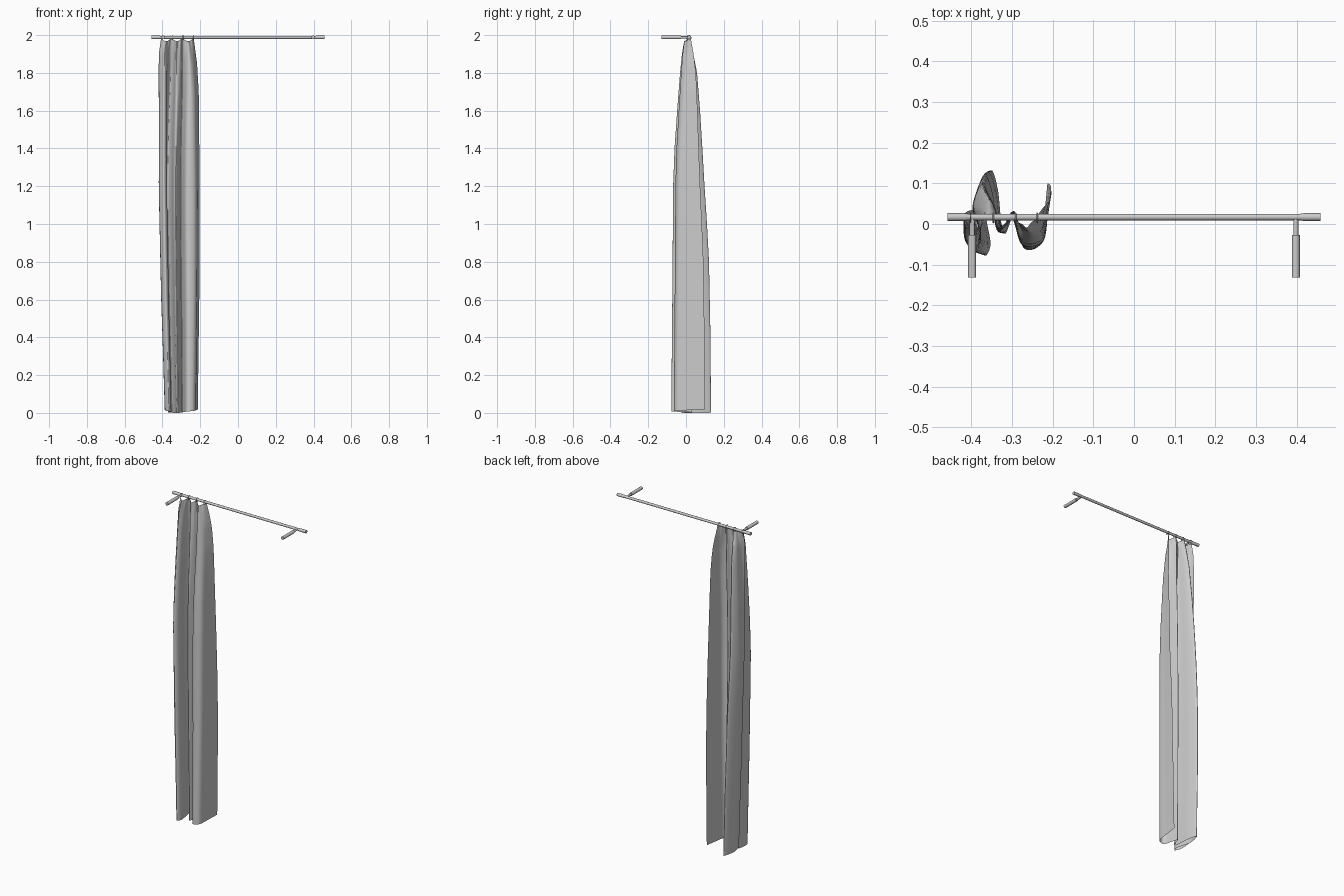
import bpy, bmesh, math
from mathutils import Vector

if "Cube" in bpy.data.objects:
    bpy.data.objects.remove(bpy.data.objects["Cube"])

ROD_Y, ROD_Z = 0.017, 1.988


def add_object(name, bm, angle=40):
    mesh = bpy.data.meshes.new(name)
    bm.to_mesh(mesh)
    bm.free()
    ob = bpy.data.objects.new(name, mesh)
    bpy.context.collection.objects.link(ob)
    bpy.ops.object.select_all(action='DESELECT')
    ob.select_set(True)
    bpy.context.view_layer.objects.active = ob
    bpy.ops.object.shade_smooth_by_angle(angle=math.radians(angle))
    return ob


def lathe(name, profile, origin, axis, sides=24):
    """Turned part: profile of (distance along axis, radius)."""
    bm = bmesh.new()
    q = Vector((0, 0, 1)).rotation_difference(Vector(axis))
    rings = []
    for d, r in profile:
        rings.append([bm.verts.new(Vector(origin) + q @ Vector((
            r * math.cos(2 * math.pi * i / sides),
            r * math.sin(2 * math.pi * i / sides), d))) for i in range(sides)])
    for a, b in zip(rings, rings[1:]):
        for i in range(sides):
            j = (i + 1) % sides
            bm.faces.new((a[i], a[j], b[j], b[i]))
    bm.faces.new(rings[0][::-1])
    bm.faces.new(rings[-1])
    return add_object(name, bm)


def interp(table, t):
    """Piecewise linear lookup, keys ascending."""
    for (a, u), (b, v) in zip(table, table[1:]):
        if t <= b:
            return u + (v - u) * max(0, (t - a) / (b - a))
    return table[-1][1]


def catmull(pts, n):
    """Smooth sampling of a 2D path."""
    p = [Vector(q) for q in pts]
    p = [2 * p[0] - p[1]] + p + [2 * p[-1] - p[-2]]
    out = []
    for k in range(n + 1):
        s = k / n * (len(pts) - 1)
        i = min(int(s), len(pts) - 2)
        t = s - i
        a, b, c, d = p[i:i + 4]
        out.append(0.5 * (2 * b + (c - a) * t + (2 * a - 5 * b + 4 * c - d) * t ** 2
                          + (3 * b - a - 3 * c + d) * t ** 3))
    return out


# Rod with thicker tapered end caps
lathe("rod", [(-0.42, 0.0078), (0.42, 0.0078)], (0, ROD_Y, ROD_Z), (1, 0, 0))
for s, side in ((-1, "left"), (1, "right")):
    lathe("rod_end_" + side, [(0.407, 0.0078), (0.417, 0.0095), (0.459, 0.0095)],
          (0, ROD_Y, ROD_Z), (s, 0, 0))
    # Wall bracket: thick stub stepping down to a thin arm
    lathe("bracket_" + side,
          [(-0.015, 0.006), (0.027, 0.006), (0.027, 0.0098), (0.131, 0.0098)],
          (s * 0.398, 0, ROD_Z), (0, -1, 0))

# Curtain rings
for i, x in enumerate((-0.402, -0.346, -0.291, -0.238)):
    bpy.ops.mesh.primitive_torus_add(
        major_radius=0.0118, minor_radius=0.0016, major_segments=32, minor_segments=10,
        location=(x, ROD_Y - 0.002, ROD_Z - 0.001), rotation=(0, math.pi / 2, 0))
    bpy.context.object.name = "ring_%d" % (i + 1)
    bpy.ops.object.shade_smooth()

# Curtain: folded hem path, gathered towards the rings at the top
HEM = [(-0.385, 0.035), (-0.388, -0.01), (-0.384, -0.05), (-0.366, -0.078),
       (-0.353, -0.05), (-0.362, 0.005), (-0.371, 0.06), (-0.352, 0.132),
       (-0.335, 0.085), (-0.326, 0.0), (-0.317, -0.024), (-0.306, 0.0),
       (-0.295, 0.032), (-0.287, 0.0), (-0.274, -0.055), (-0.25, -0.063),
       (-0.227, -0.042), (-0.22, 0.025), (-0.213, 0.1)]
LEFT = [(0, -0.388), (0.3, -0.397), (0.6, -0.407), (1.2, -0.420), (1.75, -0.422),
        (1.9, -0.42), (1.98, -0.408)]
RIGHT = [(0, -0.213), (0.3, -0.209), (0.6, -0.205), (1.2, -0.203), (1.7, -0.208),
         (1.85, -0.217), (1.98, -0.234)]
BACK = [(0, 1), (0.4, 0.98), (0.8, 0.92), (1.0, 0.84), (1.2, 0.74), (1.4, 0.65),
        (1.6, 0.55), (1.8, 0.42), (1.9, 0.27), (1.98, 0.1)]
FRONT = [(0, 1), (0.6, 0.93), (1.2, 0.87), (1.4, 0.77), (1.6, 0.58), (1.8, 0.37),
         (1.9, 0.24), (1.98, 0.08)]
COLS, ROWS = 180, 80
hem = catmull(HEM, COLS)
bm = bmesh.new()
grid = []
for r in range(ROWS + 1):
    h = 1.98 * r / ROWS
    x0, x1 = interp(LEFT, h), interp(RIGHT, h)
    gather = max(0, (h - 1.0) / 0.98) ** 2
    row = []
    for c, p in enumerate(hem):
        u = c / COLS
        v = (p.x - HEM[1][0]) / (HEM[-1][0] - HEM[1][0])
        v += (u - v) * gather * 0.9
        y = p.y * interp(BACK if p.y > 0 else FRONT, h)
        y += gather * (0.006 + 0.007 * math.cos(6 * math.pi * u + 0.3)
                       + 0.003 * math.cos(18 * math.pi * u))
        # centre of the hem hangs lowest; the top dips between the rings
        z = h + (1 - h / 1.98) * (0.018 * (1 - math.sin(math.pi * u)))
        z -= gather ** 8 * 0.012 * math.sin(3 * math.pi * u) ** 2
        row.append(bm.verts.new((x0 + (x1 - x0) * v, y, z)))
    grid.append(row)
for a, b in zip(grid, grid[1:]):
    for c in range(COLS):
        bm.faces.new((a[c], a[c + 1], b[c + 1], b[c]))
add_object("curtain", bm, 80)
